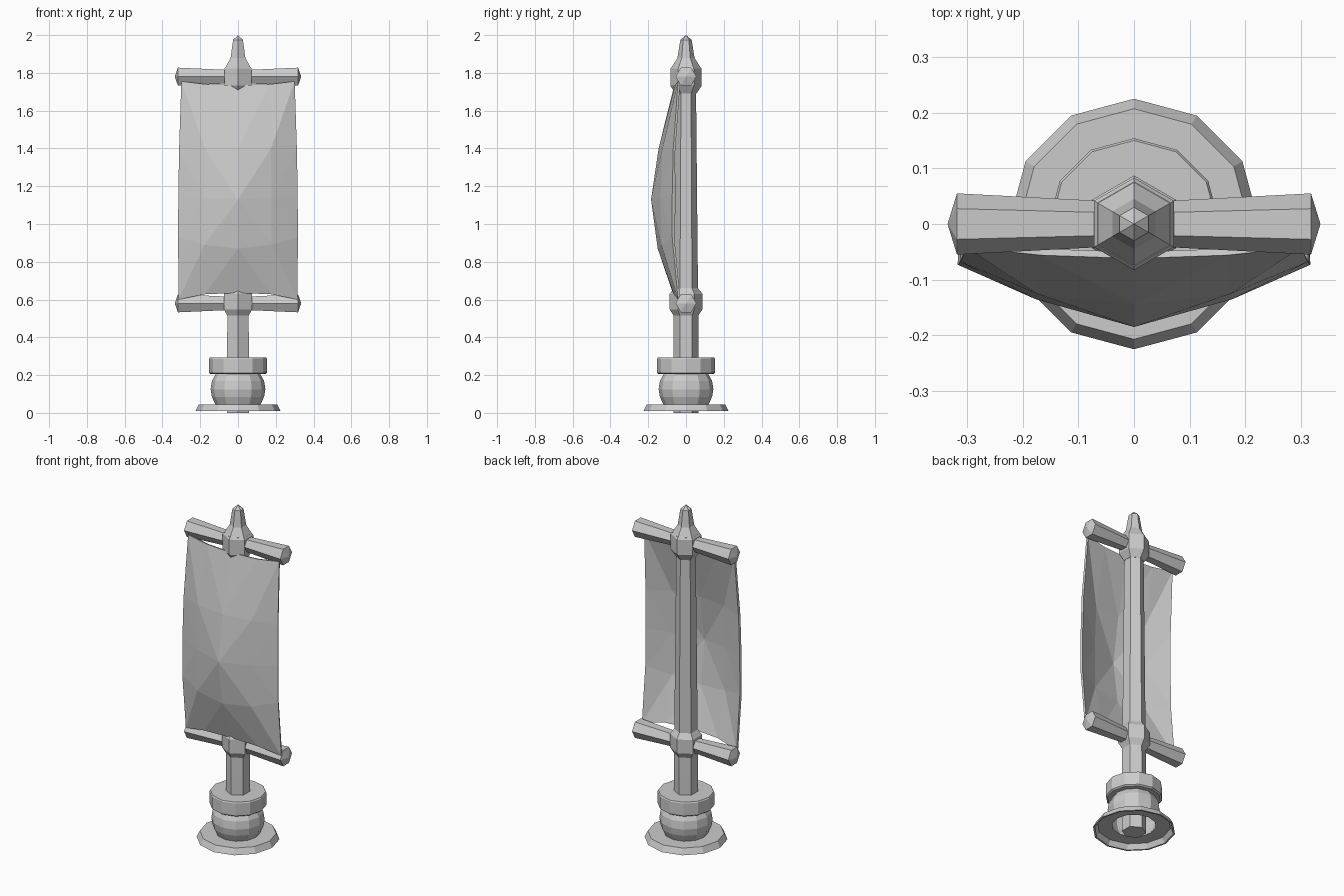
import bpy, bmesh, math
from mathutils import Matrix

cube = bpy.data.objects.get("Cube")
if cube:
    bpy.data.objects.remove(cube, do_unlink=True)

# Single plain grey
grey = bpy.data.materials.new("plain_grey")
grey.use_nodes = True
COLOUR = (0.6, 0.6, 0.6, 1)
grey.diffuse_color = COLOUR
grey.node_tree.nodes["Principled BSDF"].inputs["Base Color"].default_value = COLOUR


def finish(name, bm):
    bmesh.ops.recalc_face_normals(bm, faces=bm.faces)
    mesh = bpy.data.meshes.new(name)
    bm.to_mesh(mesh)
    bm.free()
    mesh.materials.append(grey)
    obj = bpy.data.objects.new(name, mesh)
    bpy.context.scene.collection.objects.link(obj)
    return obj


def lathe(name, profile, sides, matrix=None, closed=False):
    """Turn (radius, height) points around z; radius 0 makes a tip."""
    bm = bmesh.new()
    rings = []
    for r, z in profile:
        count = sides if r > 0 else 1
        ring = []
        for i in range(count):
            a = math.pi / 2 + math.tau * i / sides
            ring.append(bm.verts.new((r * math.cos(a), r * math.sin(a), z)))
        rings.append(ring)
    pairs = list(zip(rings, rings[1:]))
    if closed:
        pairs.append((rings[-1], rings[0]))
    for low, high in pairs:
        for i in range(sides):
            j = (i + 1) % sides
            corners = [low[i % len(low)], low[j % len(low)],
                       high[j % len(high)], high[i % len(high)]]
            bm.faces.new(list(dict.fromkeys(corners)))
    if matrix:
        bm.transform(matrix)
    return finish(name, bm)


# Hollow base: foot, bulb and collar
lathe("base_foot", [(.225, .01), (.207, .045), (.12, .045), (.12, .04), (.2, .04), (.215, .01)], 12, closed=True)
lathe("base_bulb", [(.12, .045), (.138, .085), (.145, .125), (.138, .17), (.115, .21)], 12)
lathe("base_collar", [(.11, .205), (.145, .205), (.154, .212), (.154, .285), (.15, .292), (0, .292)], 12)

# Mast with hubs and finial
lathe("mast", [(0, 0), (.066, 0), (.066, .4), (.053, 1.72), (0, 1.72)], 6)
lathe("lower_hub", [(0, .51), (.062, .51), (.087, .548), (.087, .63), (.06, .665), (0, .665)], 6)
lathe("upper_hub", [(0, 1.69), (.055, 1.69), (.083, 1.732), (.083, 1.822), (.076, 1.832), (0, 1.832)], 6)
lathe("finial", [(.076, 1.83), (.045, 1.88), (.03, 1.975), (0, 2.0)], 6)

# Flared crossbars, one arm per side
for level, z in (("lower", .58), ("upper", 1.78)):
    for side, sign in (("left", 1), ("right", -1)):
        turn = Matrix.Translation((0, 0, z)) @ Matrix.Rotation(sign * math.pi / 2, 4, "Y")
        lathe(f"{level}_crossbar_{side}", [(0, 0), (.041, 0), (.041, .05), (.055, .318), (0, .335)], 6, turn)

# Billowing banner: each row is half width, then (y, z) at centre, middle and edge
ROWS = [
    (.300, (-.062, 1.735), (-.056, 1.74), (-.042, 1.755)),
    (.312, (-.145, 1.40), (-.125, 1.40), (-.068, 1.39)),
    (.316, (-.185, 1.13), (-.135, 1.14), (-.073, 1.15)),
    (.317, (-.150, .87), (-.130, .89), (-.073, .93)),
    (.315, (-.070, .635), (-.064, .628), (-.042, .60)),
]
bm = bmesh.new()
grid = []
for half, centre, middle, edge in ROWS:
    points = [(-1, edge), (-.56, middle), (0, centre), (.56, middle), (1, edge)]
    grid.append([bm.verts.new((half * f, y, z)) for f, (y, z) in points])
for r, (top, low) in enumerate(zip(grid, grid[1:])):
    for c in range(4):
        a, b, d, e = low[c], low[c + 1], top[c + 1], top[c]
        # Creases run from the middle of the belly towards the corners
        if (c < 2) == (r < 2):
            bm.faces.new((a, b, e))
            bm.faces.new((b, d, e))
        else:
            bm.faces.new((a, b, d))
            bm.faces.new((a, d, e))
banner = finish("banner", bm)
cloth = banner.modifiers.new("cloth_thickness", "SOLIDIFY")
cloth.thickness = .012
cloth.offset = -1 if banner.data.polygons[0].normal.y < 0 else 1
